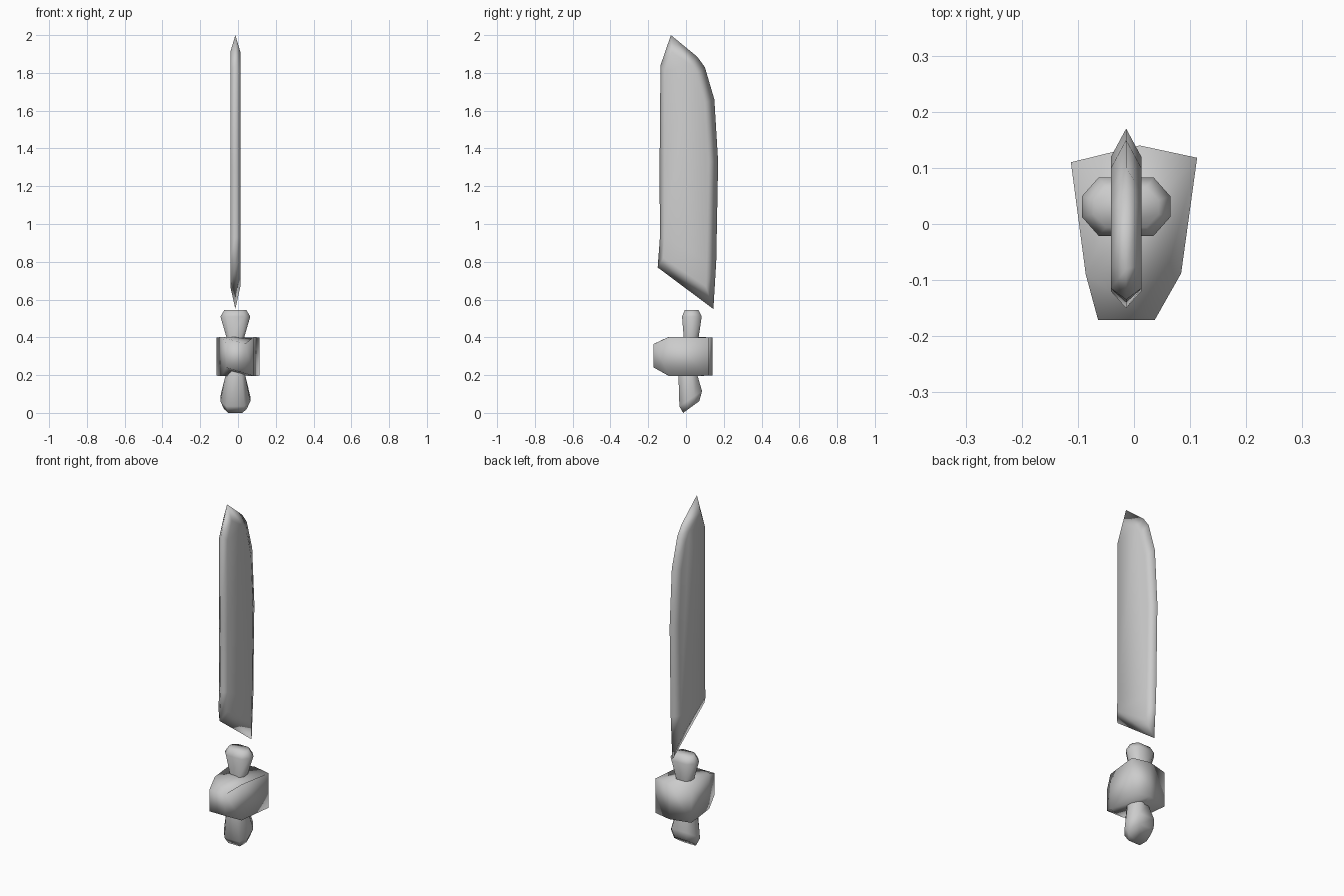
import bpy, math

if "Cube" in bpy.data.objects:
    bpy.data.objects.remove(bpy.data.objects["Cube"])

CX = -0.014  # blade and grip axis


def make(name, verts, faces):
    mesh = bpy.data.meshes.new(name)
    mesh.from_pydata(verts, [], faces)
    mesh.validate()
    ob = bpy.data.objects.new(name, mesh)
    bpy.context.collection.objects.link(ob)
    # consistent outward normals and smooth shading
    bpy.context.view_layer.objects.active = ob
    ob.select_set(True)
    bpy.ops.object.mode_set(mode='EDIT')
    bpy.ops.mesh.select_all(action='SELECT')
    bpy.ops.mesh.normals_make_consistent(inside=False)
    bpy.ops.object.mode_set(mode='OBJECT')
    bpy.ops.object.shade_smooth()
    ob.select_set(False)
    return ob


def loft(name, rings):
    """Skin closed rings of equal length and cap both ends."""
    n = len(rings[0])
    verts = [v for r in rings for v in r]
    faces = [(k * n + i, k * n + (i + 1) % n, (k + 1) * n + (i + 1) % n, (k + 1) * n + i)
             for k in range(len(rings) - 1) for i in range(n)]
    faces += [tuple(range(n)), tuple(range((len(rings) - 1) * n, len(rings) * n))]
    return make(name, verts, faces)


# Blade: sharp outline on the centre plane, flat cheeks inset on both sides (y, z)
edge = [(-.08, 2.0), (.06, 1.885), (.10, 1.83), (.15, 1.66), (.17, 1.33), (.16, .80),
        (.145, .55), (-.15, .77), (-.138, .93), (-.14, 1.29), (-.135, 1.84)]
cheek = [(-.075, 1.91), (.03, 1.84), (.06, 1.79), (.10, 1.64), (.12, 1.33), (.11, .80),
         (.105, .67), (-.12, .82), (-.115, .93), (-.115, 1.29), (-.115, 1.81)]
loft("blade", [[(CX + dx, y, z) for y, z in prof]
               for dx, prof in ((-.027, cheek), (0, edge), (.027, cheek))])

# Guard: seven-sided block, its front end narrowing in height (x, y, bottom, top)
plan = [(-.1125, .11, .197, .398), (.01, .14, .197, .400), (.1125, .118, .197, .398),
        (.084, -.088, .195, .403), (.037, -.171, .24, .365),
        (-.064, -.171, .24, .365), (-.086, -.09, .195, .403)]
loft("guard", [[(x, y, lo) for x, y, lo, hi in plan],
               [(x, y, hi) for x, y, lo, hi in plan]])


def octagon(half_x, y0, y1, z0, z1):
    """Chamfered ring, tilting from z0 at the front to z1 at the back."""
    cy, hy = (y0 + y1) / 2, (y1 - y0) / 2
    pts = [(1, .35), (.62, 1), (-.62, 1), (-1, .35),
           (-1, -.35), (-.62, -1), (.62, -1), (1, -.35)]
    return [(CX + a * half_x, cy + b * hy, z0 + (z1 - z0) * (b + 1) / 2) for a, b in pts]


# Grip: slanted pommel, shaft through the guard, flared collar
loft("grip", [octagon(.06, -.015, .07, .0, .062),
              octagon(.079, -.035, .085, .035, .115),
              octagon(.052, -.04, .06, .20, .20),
              octagon(.047, -.012, .067, .40, .40),
              octagon(.079, -.021, .083, .51, .51),
              octagon(.058, -.006, .066, .545, .545)])
